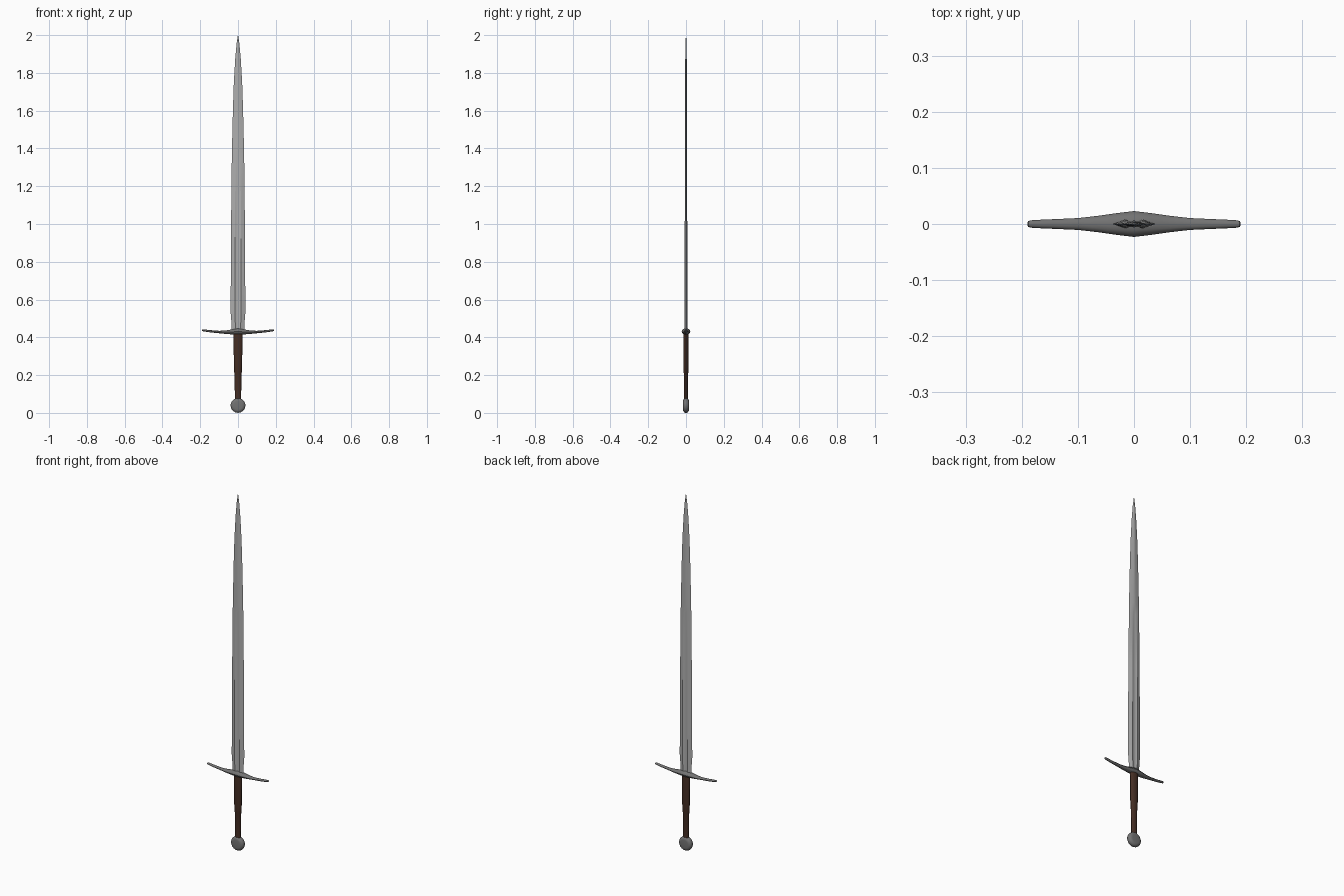
import bpy, bmesh, math

if "Cube" in bpy.data.objects:
    bpy.data.objects.remove(bpy.data.objects["Cube"])


def material(name, rgb):
    m = bpy.data.materials.new(name)
    m.diffuse_color = (*rgb, 1)
    m.use_nodes = True
    m.node_tree.nodes["Principled BSDF"].inputs["Base Color"].default_value = m.diffuse_color
    return m


STEEL = material("blade steel", (0.42, 0.42, 0.42))
IRON = material("dark iron", (0.17, 0.17, 0.17))
LEATHER = material("brown leather", (0.06, 0.028, 0.018))


def loft(name, rings, mat, angle=30):
    """Skin a list of equal-length point rings and cap both ends."""
    bm = bmesh.new()
    vr = [[bm.verts.new(p) for p in r] for r in rings]
    n = len(vr[0])
    for a, b in zip(vr, vr[1:]):
        for i in range(n):
            j = (i + 1) % n
            bm.faces.new((a[i], a[j], b[j], b[i]))
    bm.faces.new(vr[0][::-1])
    bm.faces.new(vr[-1])
    bmesh.ops.recalc_face_normals(bm, faces=bm.faces)
    me = bpy.data.meshes.new(name)
    bm.to_mesh(me)
    bm.free()
    me.materials.append(mat)
    ob = bpy.data.objects.new(name, me)
    bpy.context.collection.objects.link(ob)
    bpy.ops.object.select_all(action='DESELECT')
    ob.select_set(True)
    bpy.context.view_layer.objects.active = ob
    bpy.ops.object.shade_smooth_by_angle(angle=math.radians(angle))
    return ob


def ellipse(n, a, b):
    return [(a * math.cos(2 * math.pi * i / n), b * math.sin(2 * math.pi * i / n))
            for i in range(n)]


# Blade: z, half width, half thickness, fuller depth
def blade_ring(z, w, t, g):
    f = [(-w, 0), (-.42 * w, -t), (-.2 * w, -t + g), (0, -t + g * 1.1),
         (.2 * w, -t + g), (.42 * w, -t)]
    if g == 0:
        f = [(x, -t * (1 - .8 * abs(x) / w) if abs(x) < w else 0) for x, _ in f]
    back = [(-x, -y) for x, y in f]
    return [(x, y, z) for x, y in f + back]


blade = [(0.43, .033, .008, .003), (0.47, .034, .008, .003), (0.53, .039, .008, .003),
         (0.76, .038, .0075, .003), (1.05, .036, .0065, .0025), (1.33, .033, .006, .0015),
         (1.39, .032, .006, 0), (1.6, .027, .005, 0), (1.75, .022, .0045, 0),
         (1.87, .015, .004, 0), (1.95, .008, .003, 0), (2.0, .0008, .0005, 0)]
loft("blade", [blade_ring(*r) for r in blade], STEEL, 20)

# Crossguard: x, centre z, half depth, half height (mirrored)
half = [(0, .431, .023, .017), (.03, .429, .0195, .0135), (.065, .427, .0145, .009),
        (.1, .428, .0105, .0065), (.145, .432, .0085, .006), (.18, .4365, .007, .0055),
        (.188, .4375, .0055, .0045), (.19, .4375, .003, .0025)]
guard = [(-x, z, a, b) for x, z, a, b in half[:0:-1]] + half
loft("crossguard", [[(x, p, z + q) for p, q in ellipse(12, a, b)]
                    for x, z, a, b in guard], IRON, 40)

# Grip: z, half width, half depth, with a step partway up
grip = [(.07, .0165, .0105), (.21, .0185, .0115), (.215, .0205, .0125), (.25, .021, .013),
        (.255, .0215, .0135), (.41, .0245, .0135), (.42, .0245, .0135)]
loft("grip", [[(p, q, z) for p, q in ellipse(16, a, b)] for z, a, b in grip], LEATHER, 30)

# Pommel: rounded disc facing front and back
disc = [(-.0155, .022), (-.0145, .029), (-.010, .036), (-.004, .039),
        (.004, .039), (.010, .036), (.0145, .029), (.0155, .022)]
loft("pommel", [[(p, y, .0395 + q) for p, q in ellipse(32, r, r)] for y, r in disc],
     IRON, 40)
